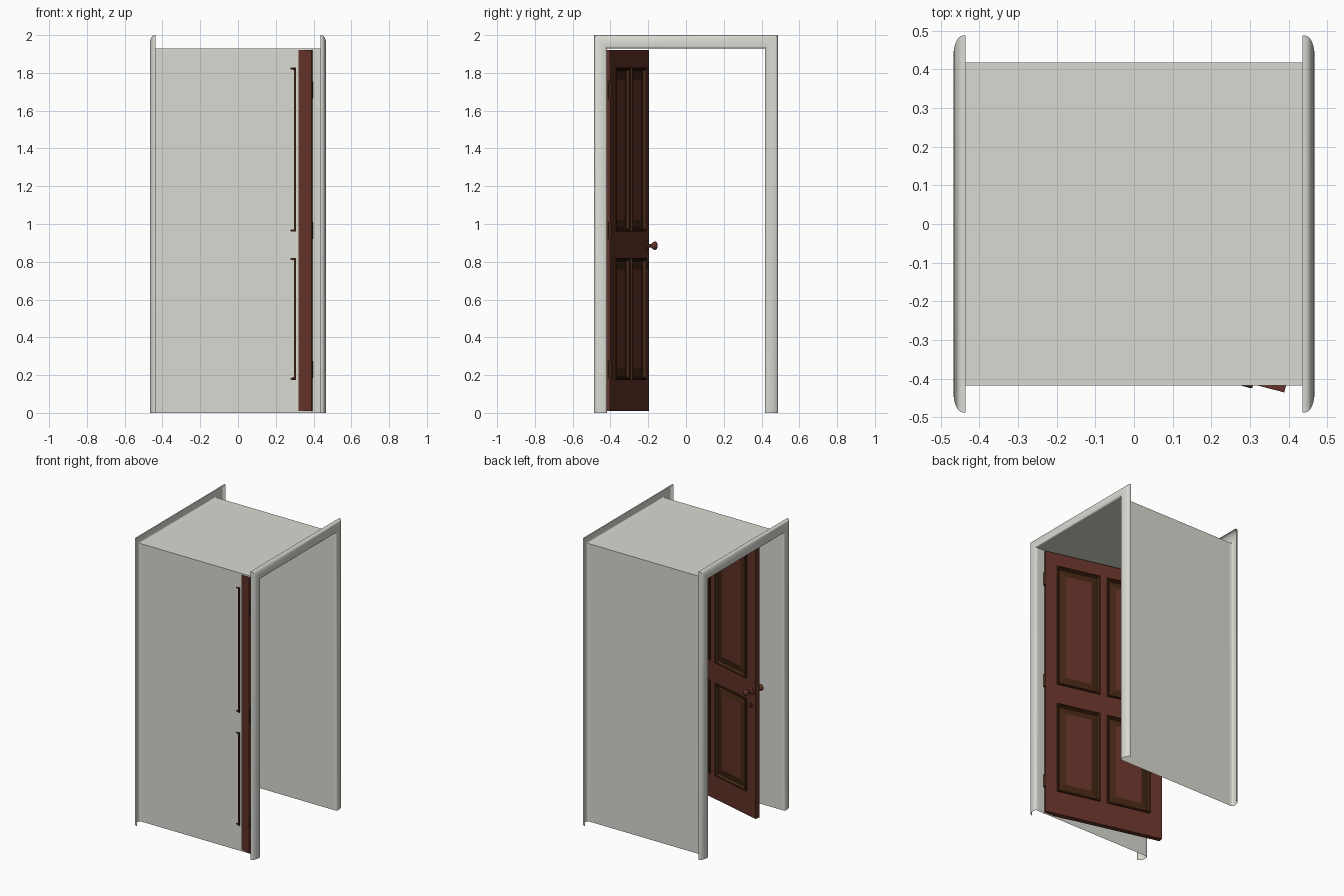
import bpy, bmesh, math
from mathutils import Vector, Matrix

if "Cube" in bpy.data.objects:
    bpy.data.objects.remove(bpy.data.objects["Cube"])


def material(name, rgb):
    m = bpy.data.materials.new(name)
    m.diffuse_color = (*rgb, 1)
    m.use_nodes = True
    m.node_tree.nodes["Principled BSDF"].inputs["Base Color"].default_value = m.diffuse_color
    return m


WHITE = material("off_white_paint", (0.70, 0.70, 0.65))
RED = material("red_brown_wood", (0.125, 0.032, 0.021))
DARK = material("dark_brown_trim", (0.058, 0.020, 0.007))


def finish(name, bm, mats, smooth=None):
    bmesh.ops.remove_doubles(bm, verts=bm.verts, dist=1e-5)
    bmesh.ops.recalc_face_normals(bm, faces=bm.faces)
    me = bpy.data.meshes.new(name)
    bm.to_mesh(me)
    bm.free()
    for m in mats:
        me.materials.append(m)
    ob = bpy.data.objects.new(name, me)
    bpy.context.collection.objects.link(ob)
    if smooth:
        bpy.ops.object.select_all(action='DESELECT')
        ob.select_set(True)
        bpy.context.view_layer.objects.active = ob
        bpy.ops.object.shade_smooth_by_angle(angle=math.radians(smooth))
    return ob


def loft(bm, rings, closed=False, mat=0):
    """Quads between successive rings of points."""
    vs = [[bm.verts.new(p) for p in r] for r in rings]
    for a, b in zip(vs, vs[1:]):
        n = len(a)
        for i in range(n if closed else n - 1):
            j = (i + 1) % n
            bm.faces.new((a[i], a[j], b[j], b[i])).material_index = mat
    return vs


HALF_Y, TOP, END_X = 0.418, 1.93, 0.436


def arch(x, u):
    """U-shaped outline of the opening, pushed outward by u."""
    y, z = HALF_Y + u, TOP + u
    return [(x, -y, 0), (x, -y, z), (x, y, z), (x, y, 0)]


# Passage lining: two side walls and a ceiling
bm = bmesh.new()
loft(bm, [arch(-END_X, 0), arch(END_X, 0)])
finish("passage_lining", bm, [WHITE])

# Mitred, hollow-backed casing round each opening: (outward, height)
profile = [(0, 0), (0, .020), (.002, .025), (.006, .029), (.012, .031), (.025, .031),
           (.037, .030), (.048, .027), (.057, .023), (.064, .018), (.068, .013), (.07, .007), (.07, 0)]
for side, label in ((1, "right"), (-1, "left")):
    bm = bmesh.new()
    loft(bm, [arch(side * (END_X + h), u) for u, h in profile])
    finish(label + "_casing", bm, [WHITE], 40)

# Door frame of reference: s along the width, n through the thickness
ANG = math.radians(14.5)
D = Vector((-math.cos(ANG), math.sin(ANG), 0))
N = Vector((math.sin(ANG), math.cos(ANG), 0))
ORIGIN = Vector((0.389, -0.436, 0))
W, T, Z0, Z1 = 0.82, 0.035, 0.01, 1.92


def P(s, n, z):
    return ORIGIN + D * s + N * n + Vector((0, 0, z))


def rect(s0, s1, z0, z1, n, inset=0):
    s0, s1, z0, z1 = s0 + inset, s1 - inset, z0 + inset, z1 - inset
    return [P(s0, n, z0), P(s1, n, z0), P(s1, n, z1), P(s0, n, z1)]


# Door slab: stiles and rails on a grid, with four moulded panels per face
xs = [0, .083, .385, .435, .737, W]
zs = [Z0, .175, .82, .96, 1.828, Z1]
steps = [(0, .009), (.004, .011), (.010, .010), (.018, -.008), (.024, -.008), (.062, .001)]
bm = bmesh.new()
for face_n, out in ((0, -1), (T, 1)):
    for i in range(5):
        for k in range(5):
            cell = (xs[i], xs[i + 1], zs[k], zs[k + 1])
            if i in (1, 3) and k in (1, 3):
                rings = [rect(*cell, face_n)]
                rings += [rect(*cell, face_n + out * h, inset) for inset, h in steps]
                vs = loft(bm, rings, True, 1)
                bm.faces.new(vs[-1])            # raised centre in the door colour
            else:
                bm.faces.new([bm.verts.new(p) for p in rect(*cell, face_n)])
# Door edges
for i in range(5):
    for z in (Z0, Z1):
        loft(bm, [[P(xs[i], n, z), P(xs[i + 1], n, z)] for n in (0, T)])
    for s in (0, W):
        loft(bm, [[P(s, n, zs[i]), P(s, n, zs[i + 1])] for n in (0, T)])
finish("door", bm, [RED, DARK])


def lathe(name, s, z, base, out, prof, mat, seg=24):
    """Turned part standing on a door face; prof is (height, radius)."""
    bm = bmesh.new()
    rings = [[P(s + r * math.cos(2 * math.pi * i / seg), base + out * h,
                z + r * math.sin(2 * math.pi * i / seg)) for i in range(seg)]
             for h, r in prof]
    vs = loft(bm, rings, True)
    bm.faces.new(vs[-1])
    finish(name, bm, [mat], 40)


# Knobs and keyhole plates on both faces
knob = [(0, .027), (.004, .027), (.008, .020), (.010, .009), (.024, .008), (.029, .013),
        (.035, .019), (.042, .022), (.049, .021), (.055, .015), (.058, .006)]
for base, out, label in ((0, -1, "inner"), (T, 1, "outer")):
    lathe(label + "_knob", .778, .885, base, out, knob, RED)
    lathe(label + "_keyhole_plate", .778, .785, base, out,
          [(0, .015), (.005, .015), (.008, .011)], DARK)

# Hinges: barrel and leaf on the hinge edge
for i, z in enumerate((.23, .965, 1.71)):
    bm = bmesh.new()
    c = P(-.005, T + .002, z)
    bmesh.ops.create_cone(bm, cap_ends=True, segments=16, radius1=.008, radius2=.008,
                          depth=.09, matrix=Matrix.Translation(c))
    loft(bm, [[P(s, n, z + dz) for s, n in ((-.003, .006), (0, .006), (0, T), (-.003, T))]
              for dz in (-.045, .045)], True)
    finish("hinge_%d" % (i + 1), bm, [DARK], 40)
